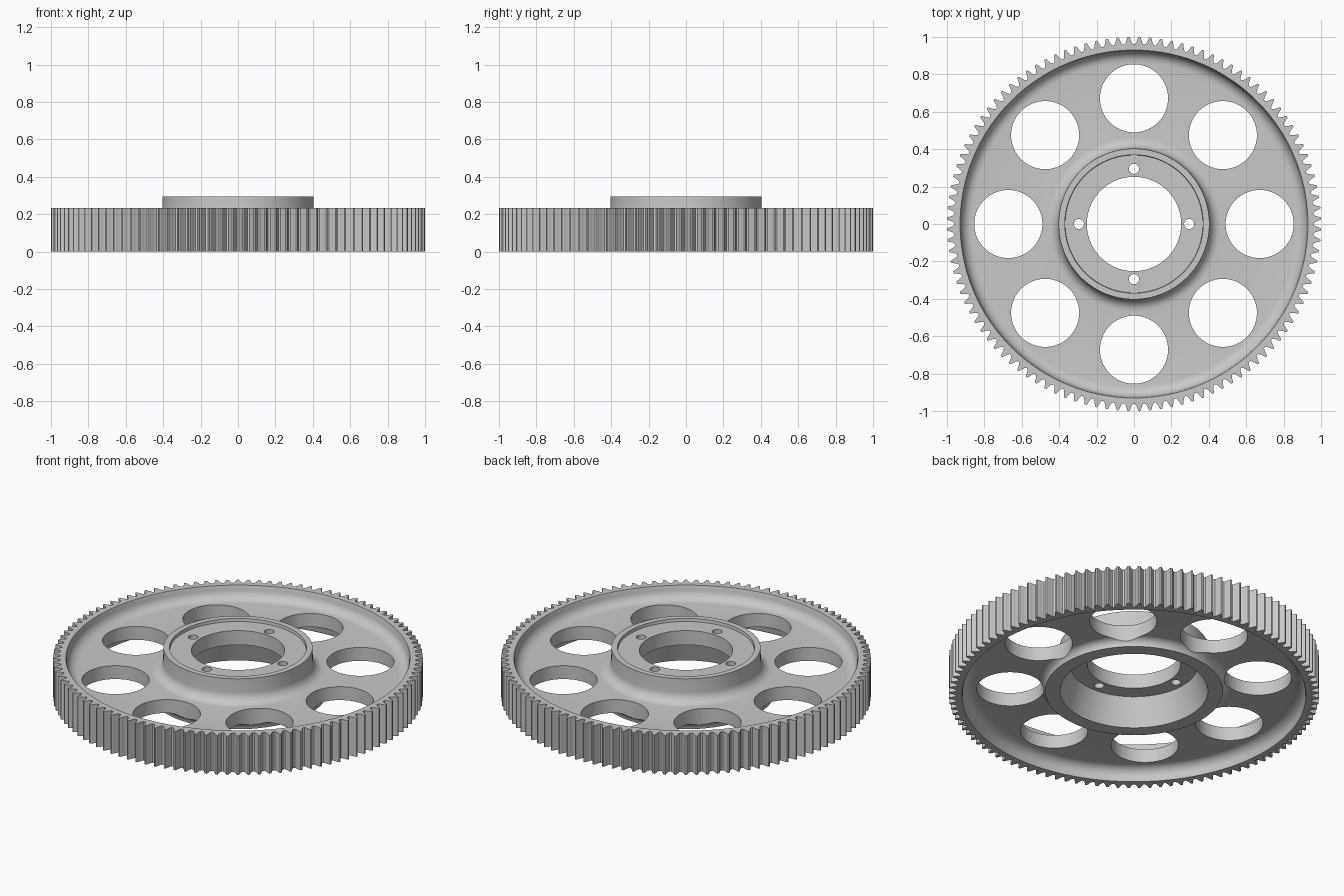
import bpy, bmesh, math
from math import sin, cos, pi

if "Cube" in bpy.data.objects:
    bpy.data.objects.remove(bpy.data.objects["Cube"])

TEETH = 108
steel = bpy.data.materials.new("grey_steel")
steel.diffuse_color = (0.58, 0.58, 0.58, 1)
steel.use_nodes = True
steel.node_tree.nodes["Principled BSDF"].inputs["Base Color"].default_value = steel.diffuse_color


def arc(cx, cz, r, a0, a1, n=7):
    """Fillet points from angle a0 to a1 in degrees."""
    return [(cx + r * cos(math.radians(a0 + (a1 - a0) * i / n)),
             cz + r * sin(math.radians(a0 + (a1 - a0) * i / n))) for i in range(n + 1)]


# One tooth as (fraction of pitch, radius)
tooth = [(0.0, 0.960), (0.10, 0.9615), (0.21, 0.970), (0.30, 0.983),
         (0.38, 0.997), (0.43, 1.0), (0.57, 1.0), (0.62, 0.997),
         (0.70, 0.983), (0.79, 0.970), (0.90, 0.9615)]

# Cross-section: None marks the toothed radius
WT, WB, TOP = 0.155, 0.075, 0.232
profile = [(None, 0), (None, TOP), (0.93, TOP)]
profile += arc(0.865, WT + 0.06, 0.06, 0, -90)            # rim fillet, top
profile += arc(0.465, WT + 0.06, 0.06, -90, -180)         # hub fillet, top
profile += [(0.403, 0.295), (0.37, 0.295), (0.368, 0.277),
            (0.252, 0.277), (0.252, 0.192), (0.345, 0.192),
            (0.40, 0.03), (0.48, 0.03)]
profile += arc(0.525, 0.03, 0.045, 180, 90)               # hub fillet, bottom
profile += arc(0.865, WB - 0.06, 0.06, 90, 0)             # rim fillet, bottom
profile += [(0.93, 0)]

# Sweep the section around the axis
bm = bmesh.new()
cols = []
for k in range(TEETH):
    for f, rt in tooth:
        a = 2 * pi * (k + f) / TEETH
        cols.append([bm.verts.new(((r or rt) * cos(a), (r or rt) * sin(a), z))
                     for r, z in profile])
m = len(profile)
for i in range(len(cols)):
    c, d = cols[i], cols[(i + 1) % len(cols)]
    for j in range(m):
        j2 = (j + 1) % m
        bm.faces.new((c[j], d[j], d[j2], c[j2]))
bmesh.ops.remove_doubles(bm, verts=bm.verts, dist=1e-5)
bmesh.ops.recalc_face_normals(bm, faces=bm.faces)
me = bpy.data.meshes.new("gear_wheel")
bm.to_mesh(me)
bm.free()
gear = bpy.data.objects.new("gear_wheel", me)
bpy.context.collection.objects.link(gear)
me.materials.append(steel)

# Cutters: eight lightening holes and four bolt holes
bm = bmesh.new()
for count, dist, rad, seg in ((8, 0.672, 0.182, 72), (4, 0.295, 0.027, 24)):
    for k in range(count):
        a = 2 * pi * k / count
        res = bmesh.ops.create_cone(bm, cap_ends=True, segments=seg,
                                    radius1=rad, radius2=rad, depth=1)
        bmesh.ops.translate(bm, verts=res["verts"],
                            vec=(dist * cos(a), dist * sin(a), 0.15))
cm = bpy.data.meshes.new("hole_cutter")
bm.to_mesh(cm)
bm.free()
cm.materials.append(steel)
cutter = bpy.data.objects.new("hole_cutter", cm)
bpy.context.collection.objects.link(cutter)
cutter.hide_render = True

mod = gear.modifiers.new("holes", "BOOLEAN")
mod.operation = "DIFFERENCE"
mod.solver = "EXACT"
mod.object = cutter
bpy.context.view_layer.objects.active = gear
gear.select_set(True)
bpy.ops.object.modifier_apply(modifier="holes")
bpy.data.objects.remove(cutter, do_unlink=True)
bpy.ops.object.shade_smooth_by_angle(angle=math.radians(30))
